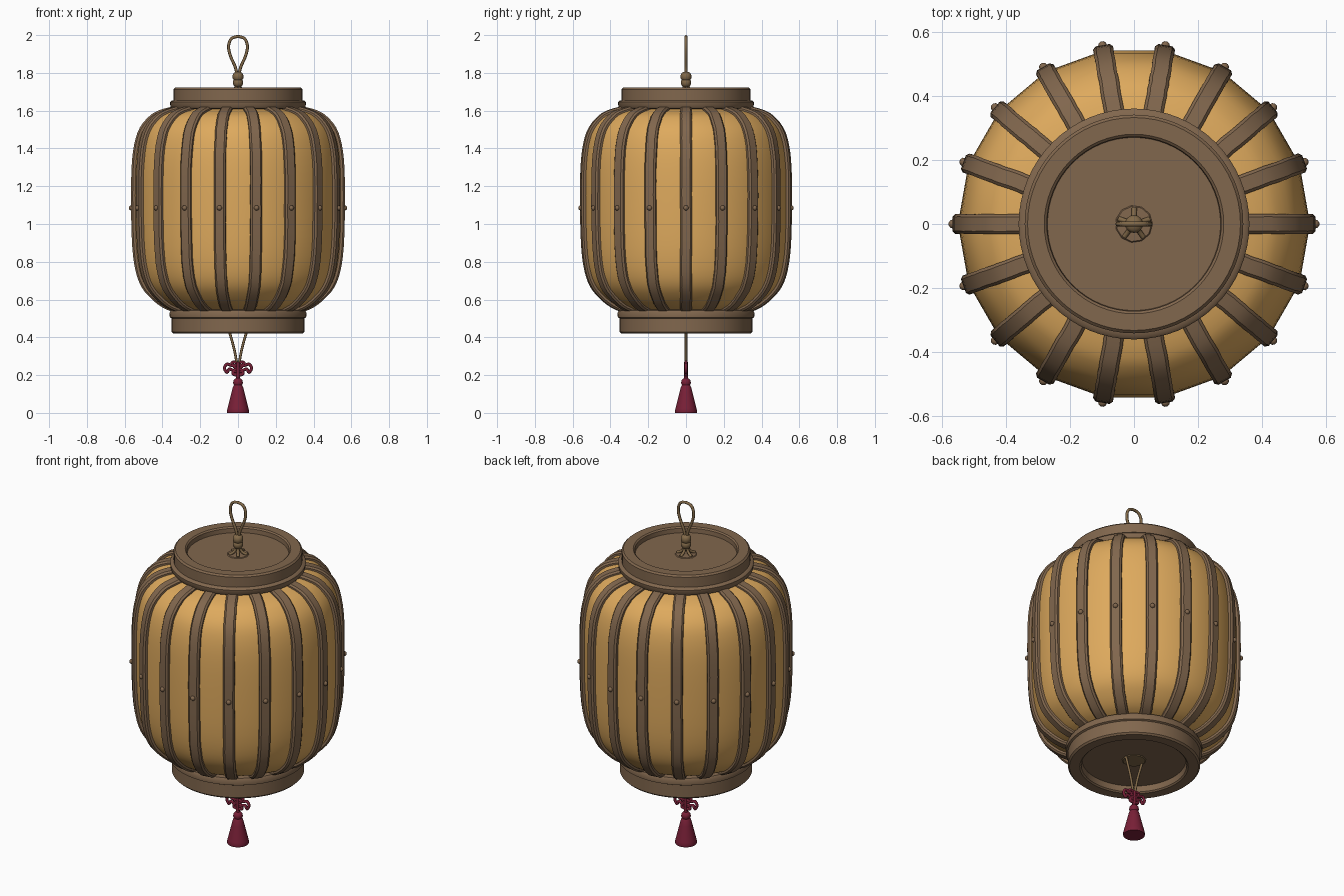
import bpy, bmesh, random
from math import sin, cos, pi
from mathutils import Vector, Matrix

cube = bpy.data.objects.get("Cube")
if cube:
    bpy.data.objects.remove(cube, do_unlink=True)
random.seed(4)


def material(name, rgb):
    m = bpy.data.materials.new(name)
    m.use_nodes = True
    m.diffuse_color = (*rgb, 1)
    m.node_tree.nodes["Principled BSDF"].inputs["Base Color"].default_value = (*rgb, 1)
    return m


WOOD = material("brown wood", (0.22, 0.135, 0.075))
PAPER = material("amber paper", (0.73, 0.40, 0.11))
CORD = material("tan cord", (0.22, 0.14, 0.065))
CRIMSON = material("crimson thread", (0.19, 0.014, 0.038))


def add_object(name, bm, mat, angle=0.7):
    bmesh.ops.recalc_face_normals(bm, faces=bm.faces)
    mesh = bpy.data.meshes.new(name)
    bm.to_mesh(mesh)
    bm.free()
    mesh.materials.append(mat)
    obj = bpy.data.objects.new(name, mesh)
    bpy.context.collection.objects.link(obj)
    bpy.ops.object.select_all(action="DESELECT")
    obj.select_set(True)
    bpy.context.view_layer.objects.active = obj
    bpy.ops.object.shade_smooth_by_angle(angle=angle)
    return obj


def lathe(name, profile, mat, sides=64, angle=0.7):
    """Turn (radius, height) points about the z axis."""
    bm = bmesh.new()
    verts = [bm.verts.new((r, 0, z)) for r, z in profile]
    edges = [bm.edges.new(pair) for pair in zip(verts, verts[1:])]
    bmesh.ops.spin(bm, geom=verts + edges, cent=(0, 0, 0), axis=(0, 0, 1),
                   angle=2 * pi, steps=sides, use_duplicate=False)
    bmesh.ops.remove_doubles(bm, verts=bm.verts, dist=0.0002)
    return add_object(name, bm, mat, angle)


def smooth_path(points, steps=4):
    """Catmull-Rom interpolation through the points."""
    p = [Vector(q) for q in points]
    p = [2 * p[0] - p[1]] + p + [2 * p[-1] - p[-2]]
    out = []
    for a, b, c, d in zip(p, p[1:], p[2:], p[3:]):
        for i in range(steps):
            t = i / steps
            out.append((2 * b + (c - a) * t + (2 * a - 5 * b + 4 * c - d) * t * t
                        + (3 * b - a - 3 * c + d) * t ** 3) / 2)
    return out + [p[-2]]


def tube(name, points, radius, mat):
    """Round cord lying in a plane facing the front."""
    path = smooth_path(points)
    bm = bmesh.new()
    rings = []
    for i, p in enumerate(path):
        t = (path[min(i + 1, len(path) - 1)] - path[max(i - 1, 0)]).normalized()
        side = t.cross(Vector((0, 1, 0)))
        side = side.normalized() if side.length > 0.01 else Vector((1, 0, 0))
        up = side.cross(t)
        rings.append([bm.verts.new(p + radius * (side * cos(k * pi / 4) + up * sin(k * pi / 4)))
                      for k in range(8)])
    for a, b in zip(rings, rings[1:]):
        for k in range(8):
            bm.faces.new((a[k], a[k - 1], b[k - 1], b[k]))
    bm.faces.new(rings[0])
    bm.faces.new(rings[-1])
    return add_object(name, bm, mat, 1.0)


# Shared body outline (outer face of the ribs)
outline = smooth_path([
    (0.335, 0.53), (0.40, 0.558), (0.46, 0.605), (0.51, 0.665), (0.542, 0.75), (0.56, 0.88),
    (0.566, 1.08), (0.564, 1.29), (0.55, 1.42), (0.52, 1.51), (0.465, 1.575), (0.41, 1.605),
    (0.335, 1.625)], 3)


def outline_normal(i):
    t = outline[min(i + 1, len(outline) - 1)] - outline[max(i - 1, 0)]
    return Vector((t.y, -t.x)).normalized()


# Paper shade, one flat-ish panel between neighbouring ribs
RIBS = 18
lathe("paper_shade", [p - 0.017 * outline_normal(i) for i, p in enumerate(outline)],
      PAPER, RIBS, 0.6)

# Bent wooden ribs with a small peg on each
section = [(-0.03, -0.032), (-0.031, -0.009), (-0.022, 0), (0.022, 0), (0.031, -0.009), (0.03, -0.032)]
bm = bmesh.new()
for n in range(RIBS):
    turn = Matrix.Rotation(n * 2 * pi / RIBS, 4, "Z")
    rings = []
    for i, p in enumerate(outline):
        nrm = outline_normal(i)
        wobble = random.uniform(-0.001, 0.001)
        rings.append([bm.verts.new(turn @ Vector((p.x + nrm.x * h, w + wobble, p.y + nrm.y * h)))
                      for w, h in section])
    for a, b in zip(rings, rings[1:]):
        for k in range(len(section)):
            bm.faces.new((a[k - 1], a[k], b[k], b[k - 1]))
    bm.faces.new(rings[0])
    bm.faces.new(rings[-1])
    bmesh.ops.create_icosphere(bm, subdivisions=2, radius=0.014,
                               matrix=turn @ Matrix.Translation((0.565, 0, 1.085)))
add_object("ribs", bm, WOOD, 0.6)

# Turned wooden end caps with a stepped flange and a sunken disc
lathe("top_cap", [(0, 1.69), (0.27, 1.69), (0.272, 1.715), (0.28, 1.722), (0.332, 1.722),
                  (0.341, 1.713), (0.341, 1.655), (0.354, 1.652), (0.36, 1.645),
                  (0.358, 1.622), (0.35, 1.612), (0.30, 1.605), (0, 1.605)], WOOD)
lathe("bottom_cap", [(0, 0.46), (0.275, 0.46), (0.28, 0.427), (0.288, 0.42), (0.342, 0.42),
                     (0.351, 0.429), (0.351, 0.5), (0.361, 0.505), (0.363, 0.53),
                     (0.355, 0.543), (0.30, 0.55), (0, 0.55)], WOOD)

# Hanging loop, knot and splayed cord ends
half = [(0.006, 1.79), (0.014, 1.83), (0.04, 1.89), (0.05, 1.94), (0.036, 1.98)]
loop = [(x, 0, z) for x, z in half] + [(0, 0, 1.992)] + [(-x, 0, z) for x, z in reversed(half)]
tube("hanging_loop", loop, 0.008, CORD)
lathe("loop_knot", [(0, 1.725), (0.018, 1.727), (0.026, 1.74), (0.027, 1.757), (0.022, 1.763),
                    (0.028, 1.77), (0.028, 1.788), (0.02, 1.803), (0, 1.805)], CORD, 16, 1.0)
for n in range(5):
    a = n * 2 * pi / 5 + 0.3
    tube(f"cord_end_{n + 1}", [(0.008 * cos(a), 0.008 * sin(a), 1.735),
                               (0.022 * cos(a), 0.022 * sin(a), 1.708),
                               (0.05 * cos(a), 0.05 * sin(a), 1.694)], 0.008, CORD)
lathe("top_patch", [(0.06, 1.688), (0.055, 1.694), (0, 1.697)], WOOD, 11)
lathe("bottom_patch", [(0.065, 0.461), (0.06, 0.455), (0, 0.453)], CORD, 11)

# Two cords carrying the tassel
for side, s in (("left", 1), ("right", -1)):
    tube(f"tassel_cord_{side}", [(s * 0.055, 0, 0.46), (s * 0.04, 0, 0.41), (s * 0.022, 0, 0.345),
                                 (s * 0.006, 0, 0.265)], 0.007, CORD)
    # Looped bow on each side of the tassel knot
    tube(f"bow_loop_{side}", [(0, 0, 0.255), (s * 0.03, 0, 0.25), (s * 0.058, 0, 0.258),
                              (s * 0.072, 0, 0.237), (s * 0.058, 0, 0.214), (s * 0.046, 0, 0.232),
                              (s * 0.02, 0, 0.222), (0, 0, 0.215)], 0.008, CRIMSON)
    tube(f"bow_top_{side}", [(0, 0, 0.235), (s * 0.02, 0, 0.245), (s * 0.033, 0, 0.266),
                             (s * 0.015, 0, 0.268), (0, 0, 0.262)], 0.008, CRIMSON)
    tube(f"bow_base_{side}", [(0, 0, 0.235), (s * 0.02, 0, 0.225), (s * 0.025, 0, 0.206),
                              (0, 0, 0.2)], 0.009, CRIMSON)
tube("tassel_neck", [(0, 0, 0.27), (0, 0, 0.22), (0, 0, 0.16)], 0.011, CRIMSON)

# Tassel head and skirt
lathe("tassel", [(0, 0.185), (0.014, 0.183), (0.024, 0.172), (0.026, 0.158), (0.021, 0.147),
                 (0.027, 0.138), (0.034, 0.11), (0.045, 0.065), (0.055, 0.025), (0.059, 0.008),
                 (0.057, 0), (0, 0)], CRIMSON, 32)
